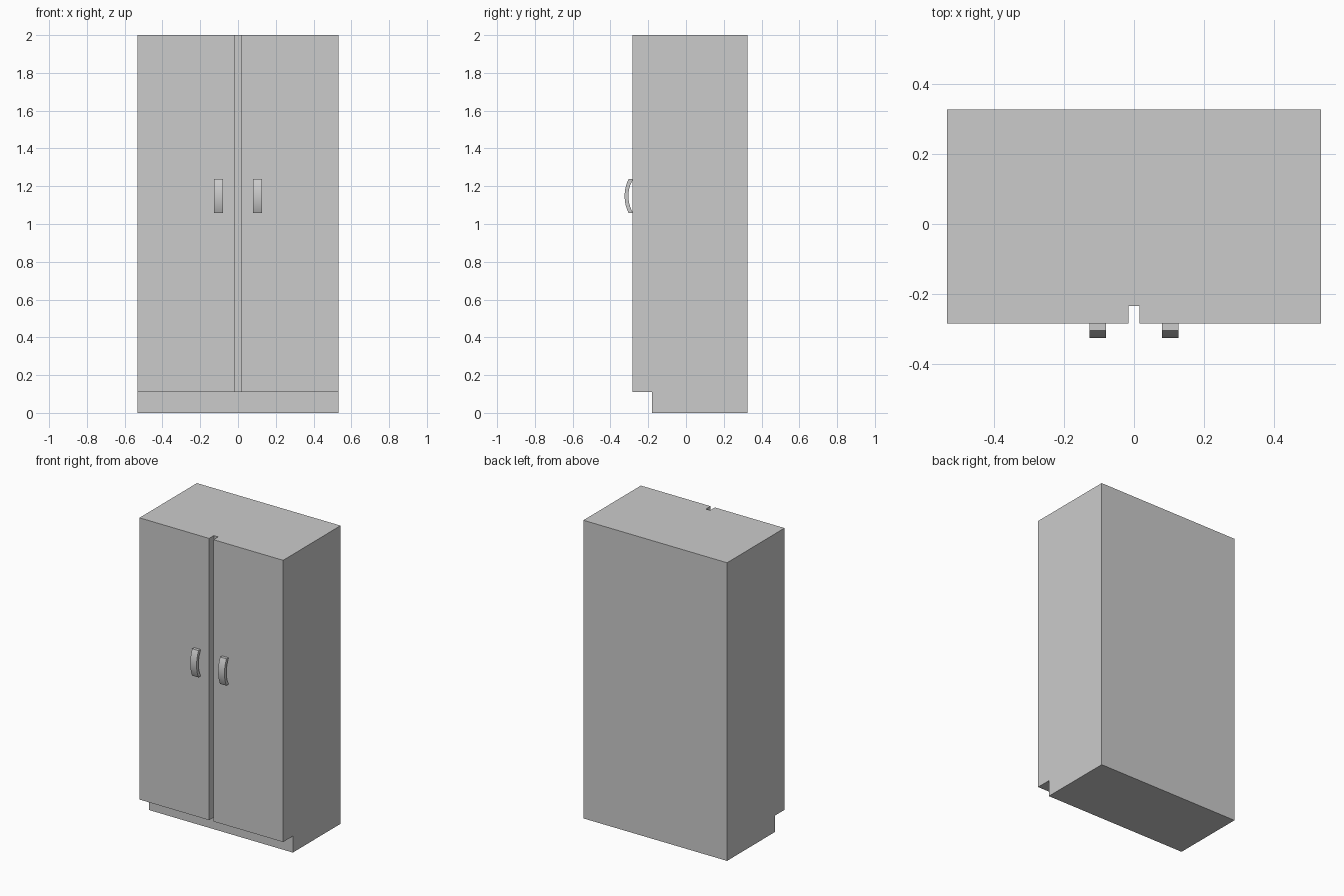
import bpy, bmesh, math

if "Cube" in bpy.data.objects:
    bpy.data.objects.remove(bpy.data.objects["Cube"])

FRONT, BACK = -0.283, 0.326
HALF_W, HEIGHT = 0.533, 2.0


def extrude_profile(name, profile, x0, x1):
    """Extrude a closed (y, z) side profile from x0 to x1."""
    bm = bmesh.new()
    face = bm.faces.new([bm.verts.new((x0, y, z)) for y, z in profile])
    ext = bmesh.ops.extrude_face_region(bm, geom=[face])
    verts = [v for v in ext["geom"] if isinstance(v, bmesh.types.BMVert)]
    bmesh.ops.translate(bm, verts=verts, vec=(x1 - x0, 0, 0))
    bmesh.ops.recalc_face_normals(bm, faces=bm.faces)
    mesh = bpy.data.meshes.new(name)
    bm.to_mesh(mesh)
    bm.free()
    obj = bpy.data.objects.new(name, mesh)
    bpy.context.collection.objects.link(obj)
    return obj


def arc(y_end, sagitta, half, z_mid, steps=12):
    """Points of a shallow arc bulging towards -y, from bottom to top."""
    r = (half ** 2 + sagitta ** 2) / (2 * sagitta)
    a = math.asin(half / r)
    angles = [-a + 2 * a * i / steps for i in range(steps + 1)]
    return [(y_end - r * (math.cos(t) - math.cos(a)), z_mid + r * math.sin(t))
            for t in angles]


# Cabinet body with recessed toe kick
cabinet = extrude_profile("cabinet_body", [
    (-0.18, 0), (BACK, 0), (BACK, HEIGHT), (FRONT, HEIGHT),
    (FRONT, 0.11), (-0.18, 0.11)], -HALF_W, HALF_W)

# Gap between the two doors
cutter = extrude_profile("door_gap_cutter", [
    (-0.35, 0.05), (-0.233, 0.05), (-0.233, 2.1), (-0.35, 2.1)], -0.016, 0.016)
cutter.hide_render = True
cutter.hide_set(True)
gap = cabinet.modifiers.new("door_gap", 'BOOLEAN')
gap.operation = 'DIFFERENCE'
gap.solver = 'EXACT'
gap.object = cutter

# Curved pull handles, one on each door
outer = arc(-0.304, 0.021, 0.09, 1.148)
inner = arc(FRONT, 0.022, 0.084, 1.148)
for side, x in (("left", -0.1035), ("right", 0.1035)):
    handle = extrude_profile(f"{side}_door_handle",
                             outer + [(FRONT, outer[-1][1])] + inner[::-1]
                             + [(FRONT, outer[0][1])],
                             x - 0.0235, x + 0.0235)
    bpy.ops.object.select_all(action='DESELECT')
    handle.select_set(True)
    bpy.context.view_layer.objects.active = handle
    bpy.ops.object.shade_smooth_by_angle(angle=math.radians(30))
